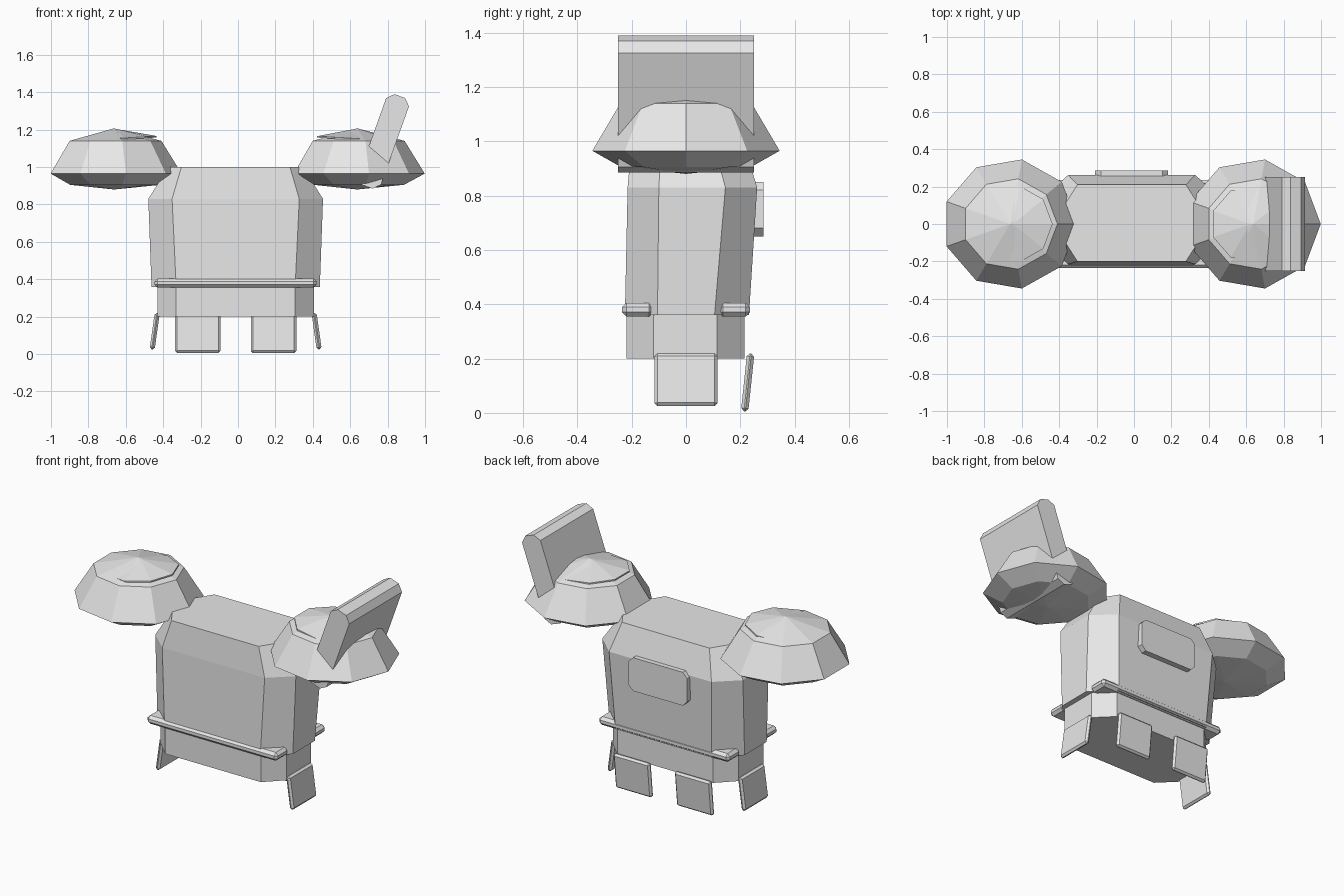
import bpy, bmesh
from math import cos, sin, radians, tau
from mathutils import Matrix, Vector

if "Cube" in bpy.data.objects:
    bpy.data.objects.remove(bpy.data.objects["Cube"])

CX = -0.0125  # symmetry plane of the armour

steel = bpy.data.materials.new("light grey")
steel.use_nodes = True
GREY = (0.8, 0.8, 0.8, 1)
steel.diffuse_color = GREY
steel.node_tree.nodes["Principled BSDF"].inputs["Base Color"].default_value = GREY


def finish(name, bm):
    """Turn a bmesh into a flat-shaded object."""
    bmesh.ops.recalc_face_normals(bm, faces=bm.faces)
    mesh = bpy.data.meshes.new(name)
    bm.to_mesh(mesh)
    bm.free()
    mesh.materials.append(steel)
    obj = bpy.data.objects.new(name, mesh)
    bpy.context.collection.objects.link(obj)
    return obj


def loft(name, rings):
    """Skin a stack of closed rings; a one-point ring becomes a tip."""
    bm = bmesh.new()
    rows = [[bm.verts.new(p) for p in ring] for ring in rings]
    for a, b in zip(rows, rows[1:]):
        n = max(len(a), len(b))
        for i in range(n):
            j = (i + 1) % n
            if len(a) == 1:
                bm.faces.new((a[0], b[j], b[i]))
            elif len(b) == 1:
                bm.faces.new((a[i], a[j], b[0]))
            else:
                bm.faces.new((a[i], a[j], b[j], b[i]))
    for row in (rows[0], rows[-1]):
        if len(row) > 1:
            bm.faces.new(row)
    return finish(name, bm)


def block(name, centre, size, bevel, tilt=0, turn_axis="X", along=None):
    """Chamfered box; `along` limits the chamfer to edges on that axis."""
    bm = bmesh.new()
    bmesh.ops.create_cube(bm, size=1)
    bmesh.ops.scale(bm, vec=size, verts=bm.verts)
    edges = [e for e in bm.edges if along is None
             or abs((e.verts[0].co - e.verts[1].co).normalized()[along]) > 0.9]
    bmesh.ops.bevel(bm, geom=edges, offset=bevel, segments=1, affect="EDGES")
    obj = finish(name, bm)
    obj.matrix_world = (Matrix.Translation(Vector(centre))
                        @ Matrix.Rotation(radians(tilt), 4, turn_axis))
    return obj


def body_ring(z, side, flat, front, back, side_front, side_back):
    """Octagonal section with cut corners."""
    half = [(flat, front), (side, side_front), (side, side_back), (flat, back)]
    pts = half + [(-x, y) for x, y in reversed(half)]
    return [(CX + x, y, z) for x, y in pts]


def nonagon(cx, z, r, lean=0):
    """Nine-sided ring; lean raises it towards +x."""
    if r == 0:
        return [(cx, 0, z)]
    return [(cx + r * cos(tau * i / 9), 0.97 * r * sin(tau * i / 9),
             z + lean * cos(tau * i / 9)) for i in range(9)]


# Breastplate and waist
loft("breastplate", [
    body_ring(0.36, 0.45, 0.318, -0.225, 0.232, -0.105, 0.105),
    body_ring(0.83, 0.467, 0.34, -0.215, 0.262, -0.10, 0.145),
    body_ring(1.0, 0.36, 0.29, -0.20, 0.21, -0.09, 0.10)])
loft("waist", [body_ring(z, 0.418, 0.318, -0.22, 0.215, -0.12, 0.115)
               for z in (0.20, 0.37)])

# Belt bars, front and back
for name, y in (("front_belt", -0.178), ("back_belt", 0.178)):
    block(name, (CX, y, 0.38), (0.866, 0.116, 0.05), 0.016)

# Plate on the back
block("back_plate", (CX, 0.265, 0.75), (0.39, 0.04, 0.2), 0.03, along=1)

# Shoulder domes with a thin leaning cap on the inner side
for name, s in (("right", -1), ("left", 1)):
    cx = CX + s * 0.65
    profile = [(0.88, 0), (0.905, 0.25), (0.965, 0.361), (1.14, 0.253), (1.207, 0)]
    loft(name + "_shoulder", [nonagon(cx, z, r) for z, r in profile])
    cap = cx - s * 0.015
    loft(name + "_shoulder_cap", [
        nonagon(cap, 1.145, 0.212, -s * 0.013),
        nonagon(cap, 1.153, 0.212, -s * 0.013),
        nonagon(cap, 1.203, 0)])

# Upright guard through the left shoulder
block("shoulder_guard", (0.778, 0, 1.137), (0.13, 0.5, 0.515), 0.035,
      tilt=19.7, turn_axis="Y", along=1)

# Hanging skirt plates: two behind, one on each side
for name, s in (("right", -1), ("left", 1)):
    block(name + "_back_skirt", (CX + s * 0.203, 0.227, 0.112),
          (0.242, 0.027, 0.214), 0.011, tilt=-6)
    block(name + "_side_skirt", (CX + s * 0.433, 0, 0.122),
          (0.027, 0.232, 0.196), 0.011, tilt=-s * 8, turn_axis="Y")
